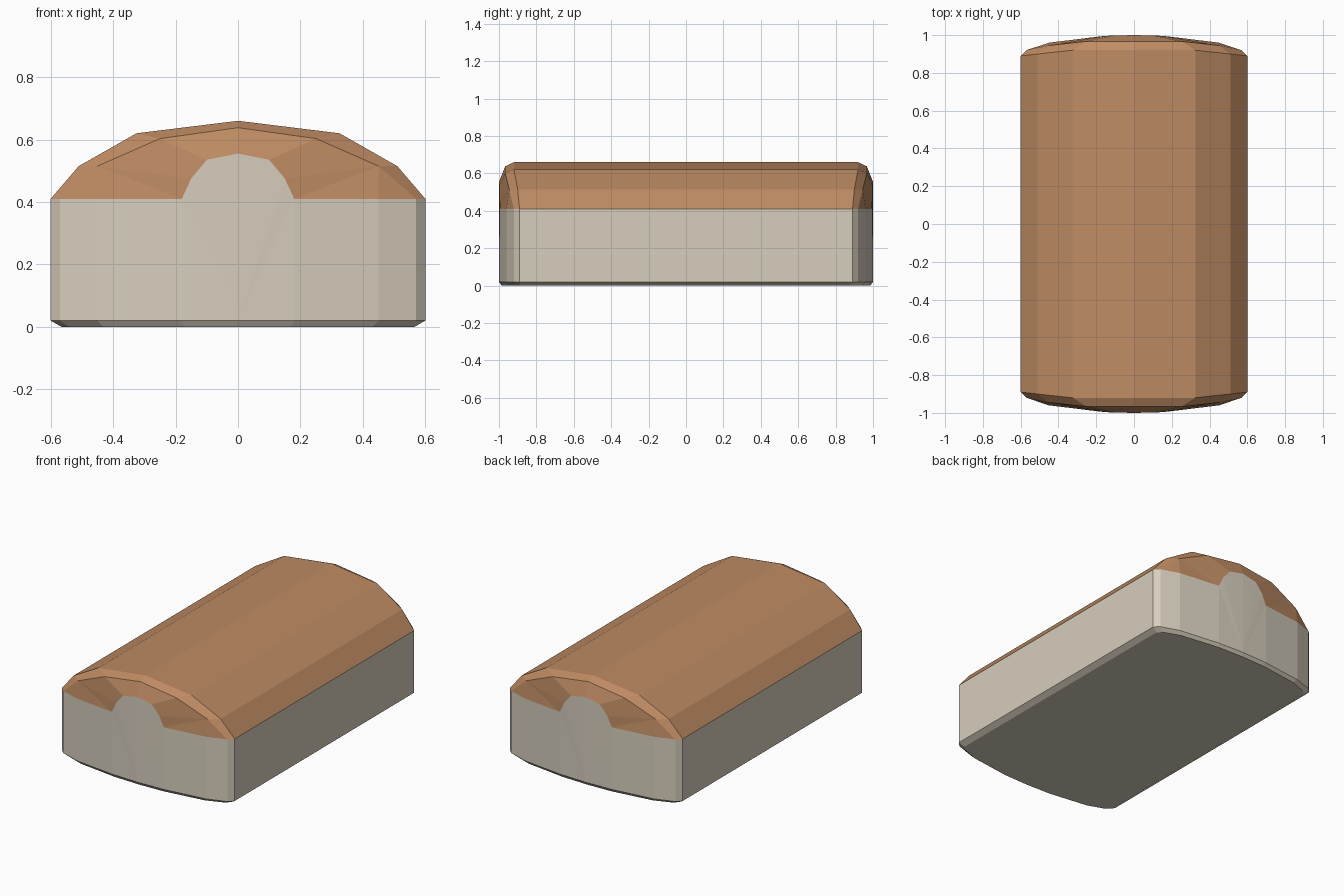
import bpy, bmesh

if "Cube" in bpy.data.objects:
    bpy.data.objects.remove(bpy.data.objects["Cube"])


def material(name, rgb):
    m = bpy.data.materials.new(name)
    m.diffuse_color = (*rgb, 1)
    m.use_nodes = True
    m.node_tree.nodes["Principled BSDF"].inputs["Base Color"].default_value = m.diffuse_color
    return m


def build(name, faces, mat):
    """Mirror the faces of one quarter into all four quarters and weld them."""
    bm = bmesh.new()
    for sx in (1, -1):
        for sy in (1, -1):
            for face in faces:
                pts = face if sx * sy > 0 else face[::-1]
                bm.faces.new([bm.verts.new((x * sx, y * sy, z)) for x, y, z in pts])
    bmesh.ops.remove_doubles(bm, verts=bm.verts, dist=0.0005)
    bmesh.ops.recalc_face_normals(bm, faces=bm.faces)
    me = bpy.data.meshes.new(name)
    bm.to_mesh(me)
    bm.free()
    me.materials.append(mat)
    ob = bpy.data.objects.new(name, me)
    bpy.context.collection.objects.link(ob)
    return ob


def strip(a, b):
    return [[a[i], a[i + 1], b[i + 1], b[i]] for i in range(len(a) - 1)]


SEAM = 0.41
# roof profile at its end, rounded shoulder, and end arch (centre to side)
roof = [(0, .92, .66), (.325, .92, .62), (.51, .90, .515), (.6, .89, SEAM)]
shoulder = [(0, .967, .638), (.25, .967, .603), (.45, .945, .515), (.57, .92, SEAM)]
arch = [(0, 1, .555), (.1, .998, .535), (.15, .996, .475), (.18, .993, SEAM)]
edge = (.45, .96, SEAM)

# upper shell: long facets, rounded ends around the arches
shell = strip([(x, 0, z) for x, y, z in roof], roof)
shell += strip(roof, shoulder)
shell += strip(shoulder[:3], arch[:3])
shell += [[shoulder[2], arch[3], arch[2]],
          [shoulder[2], edge, arch[3]],
          [shoulder[2], shoulder[3], edge]]
build("upper_shell", shell, material("tan", (.52, .26, .125)))

# lower body: bowed walls, small bottom bevel, flat base
plan = [(.18, .993), (.45, .96), (.57, .92), (.6, .89), (.6, 0)]
base = [(.17, .98), (.43, .945), (.54, .905), (.565, .88), (.565, 0)]
top = [(x, y, SEAM) for x, y in plan]
mid = [(x, y, .02) for x, y in plan]
low = [(x, y, 0) for x, y in base]
foot = (0, 1, .02)
heel = (0, .985, 0)
body = strip(top, mid) + strip([foot] + mid, [heel] + low)
body.append([(0, 0, 0), heel] + low)

# end arch panels fan down to the foot of the wall
body += [[foot, arch[i], arch[i + 1]] for i in range(3)]
body.append([foot, arch[3], mid[0]])
build("lower_body", body, material("cream", (.68, .62, .51)))
